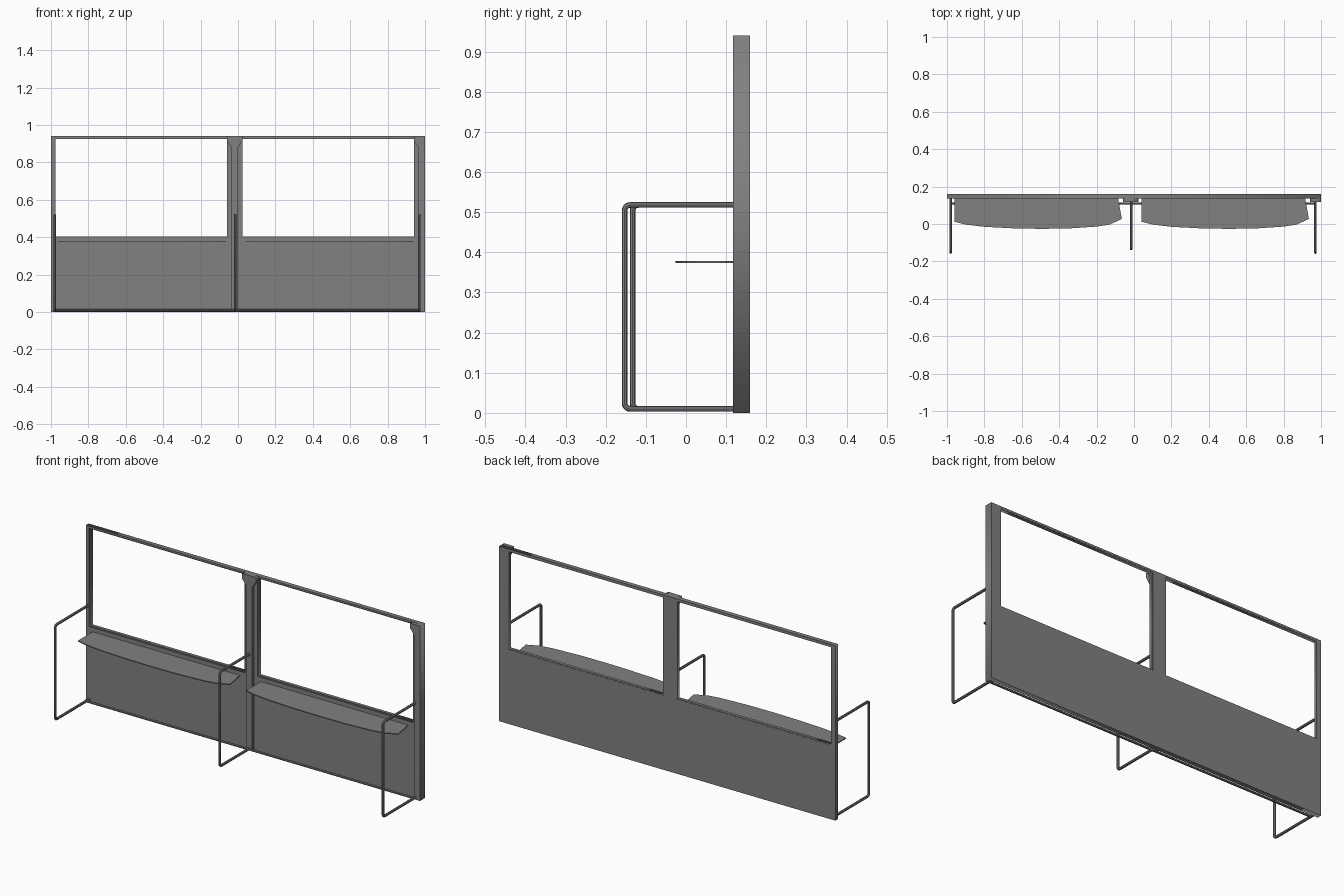
import bpy
from math import pi, sin, cos

if "Cube" in bpy.data.objects:
    bpy.data.objects.remove(bpy.data.objects["Cube"])

# Dark grey paint
paint = bpy.data.materials.new("dark_grey")
paint.diffuse_color = (0.22, 0.22, 0.22, 1)
paint.use_nodes = True
paint.node_tree.nodes["Principled BSDF"].inputs["Base Color"].default_value = paint.diffuse_color


def finish(name, data, smooth=False):
    """Link a curve, turn it into a mesh and paint it."""
    obj = bpy.data.objects.new(name, data)
    bpy.context.collection.objects.link(obj)
    bpy.ops.object.select_all(action='DESELECT')
    obj.select_set(True)
    bpy.context.view_layer.objects.active = obj
    bpy.ops.object.convert(target='MESH')
    if smooth:
        bpy.ops.object.shade_smooth_by_angle()
    obj.data.materials.clear()
    obj.data.materials.append(paint)
    return obj


def add_spline(data, pts, closed):
    s = data.splines.new('POLY')
    s.points.add(len(pts) - 1)
    for p, co in zip(s.points, pts):
        p.co = (*co, 0, 1) if len(co) == 2 else (*co, 1)
    s.use_cyclic_u = closed


def plate(name, loops, low, high, upright=True):
    """Extruded outline; extra loops are holes. Upright plates span y, flat ones span z."""
    data = bpy.data.curves.new(name, 'CURVE')
    data.dimensions = '2D'
    data.fill_mode = 'BOTH'
    data.extrude = (high - low) / 2
    for loop in loops:
        add_spline(data, loop, True)
    obj = finish(name, data)
    mid = (low + high) / 2
    if upright:
        obj.rotation_euler.x = pi / 2
        obj.location.y = mid
    else:
        obj.location.z = mid


def tube(name, pts, radius):
    data = bpy.data.curves.new(name, 'CURVE')
    data.dimensions = '3D'
    data.bevel_depth = radius
    data.bevel_resolution = 2
    data.use_fill_caps = True
    add_spline(data, pts, False)
    finish(name, data, True)


def rect(x0, x1, z0, z1):
    return [(x0, z0), (x1, z0), (x1, z1), (x0, z1)]


# Main wall with two window openings, and a thin bead inside each opening
windows = [(-0.975, -0.06), (0.025, 0.94)]
b = 0.005
openings = [rect(x0 - b, x1 + b, 0.405 - b, 0.925 + b) for x0, x1 in windows]
plate("wall_frame", [rect(-1, 1, 0, 0.94)] + openings, 0.136, 0.16)
for i, (x0, x1) in enumerate(windows):
    plate(f"window_bead_{i}", [openings[i], rect(x0, x1, 0.405, 0.925)], 0.142, 0.159)

# Front posts, flaring out under the top rail
plate("centre_post", [[(-0.035, 0), (0.0, 0), (0.0, 0.88), (0.024, 0.915), (0.024, 0.94),
                       (-0.059, 0.94), (-0.059, 0.915), (-0.035, 0.88)]], 0.117, 0.137)
plate("end_post", [[(0.965, 0), (1, 0), (1, 0.94), (0.941, 0.94), (0.941, 0.915),
                    (0.965, 0.88)]], 0.117, 0.137)

# Shelves with a bowed front edge
for i, dx in enumerate((0, 1.0)):
    bow = [(-0.96, 0.138), (-0.96, 0.012), (-0.9, -0.003), (-0.8, -0.015), (-0.65, -0.023),
           (-0.5, -0.026), (-0.35, -0.024), (-0.2, -0.014), (-0.13, -0.003), (-0.065, 0.027),
           (-0.085, 0.138)]
    plate(f"shelf_{i}", [[(x + dx, y) for x, y in bow]], 0.373, 0.378, upright=False)

# Hooped side rails
r = 0.014
for i, (x, front, back) in enumerate([(-0.98, -0.153, 0.137), (-0.015, -0.133, 0.12),
                                      (0.97, -0.153, 0.12)]):
    path = [(x, back, 0.518)]
    for cz, a0 in ((0.518 - r, pi / 2), (0.01 + r, pi)):
        for k in range(6):
            a = a0 + k * pi / 10
            path.append((x, front + r + r * cos(a), cz + r * sin(a)))
    path.append((x, back, 0.01))
    tube(f"side_rail_{i}", path, 0.007)

# Foot rail along the base
tube("foot_rail", [(-0.986, 0.11, 0.01), (0.976, 0.11, 0.01)], 0.006)
